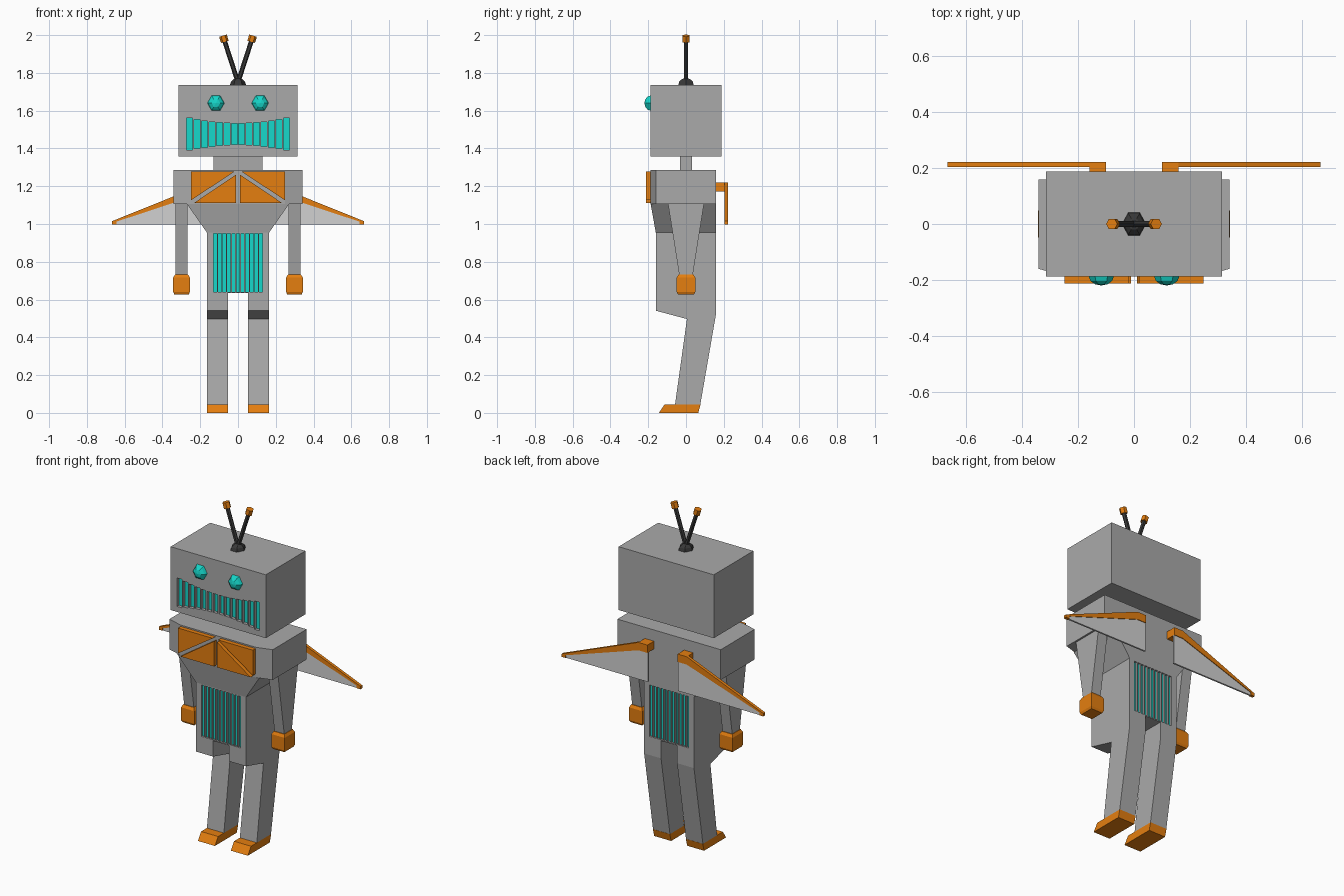
import bpy, bmesh, math
from mathutils import Vector, Matrix

if "Cube" in bpy.data.objects:
    bpy.data.objects.remove(bpy.data.objects["Cube"])


def material(name, r, g, b):
    m = bpy.data.materials.new(name)
    m.diffuse_color = (r, g, b, 1)
    m.use_nodes = True
    m.node_tree.nodes["Principled BSDF"].inputs["Base Color"].default_value = m.diffuse_color
    return m


GREY = material("body grey", 0.40, 0.40, 0.40)
PALE = material("wing pale grey", 0.64, 0.64, 0.64)
ORANGE = material("orange", 0.78, 0.21, 0.005)
TEAL = material("teal", 0.008, 0.69, 0.60)
DARK = material("antenna dark grey", 0.04, 0.04, 0.04)


def finish(name, bm, mat):
    bmesh.ops.recalc_face_normals(bm, faces=bm.faces[:])
    me = bpy.data.meshes.new(name)
    bm.to_mesh(me)
    bm.free()
    me.materials.append(mat)
    ob = bpy.data.objects.new(name, me)
    bpy.context.collection.objects.link(ob)
    return ob


def loft(name, rings, mat):
    """Skin a stack of point rings and cap both ends."""
    bm = bmesh.new()
    vs = [[bm.verts.new(p) for p in ring] for ring in rings]
    n = len(vs[0])
    for a, b in zip(vs, vs[1:]):
        for i in range(n):
            bm.faces.new((a[i], a[(i + 1) % n], b[(i + 1) % n], b[i]))
    bm.faces.new(vs[0])
    bm.faces.new(vs[-1])
    return finish(name, bm, mat)


def rect(x0, x1, y0, y1, z):
    return [(x0, y0, z), (x1, y0, z), (x1, y1, z), (x0, y1, z)]


def box(name, x0, x1, y0, y1, z0, z1, mat):
    return loft(name, [rect(x0, x1, y0, y1, z0), rect(x0, x1, y0, y1, z1)], mat)


def extrude_x(name, yz, x0, x1, mat):
    return loft(name, [[(x, y, z) for y, z in yz] for x in (x0, x1)], mat)


def extrude_y(name, xz, y0, y1, mat):
    return loft(name, [[(x, y, z) for x, z in xz] for y in (y0, y1)], mat)


def ball(name, centre, axis_rot, scale, mat):
    """Six-sided low-poly ball."""
    bm = bmesh.new()
    bmesh.ops.create_uvsphere(bm, u_segments=6, v_segments=6, radius=1)
    m = Matrix.Translation(centre) @ Matrix.Diagonal((*scale, 1)) @ axis_rot
    bmesh.ops.transform(bm, matrix=m, verts=bm.verts[:])
    return finish(name, bm, mat)


def rod(name, a, b, r, mat):
    a, b = Vector(a), Vector(b)
    bm = bmesh.new()
    m = Matrix.Translation((a + b) / 2) @ (b - a).to_track_quat('Z', 'Y').to_matrix().to_4x4()
    bmesh.ops.create_cone(bm, cap_ends=True, segments=6, radius1=r, radius2=r,
                          depth=(b - a).length, matrix=m)
    return finish(name, bm, mat)


def cut_slots(ob, slots):
    """Cut box pockets (x, y, z, width, depth, height) out of a part."""
    bm = bmesh.new()
    for x, y, z, w, d, h in slots:
        bmesh.ops.create_cube(bm, size=1, matrix=Matrix.Translation((x, y, z))
                              @ Matrix.Diagonal((w, d, h, 1)))
    cutter = finish("slot_cutter", bm, GREY)
    cutter.hide_render = True
    mod = ob.modifiers.new("slots", 'BOOLEAN')
    mod.operation, mod.solver, mod.object = 'DIFFERENCE', 'EXACT', cutter
    bpy.context.view_layer.objects.active = ob
    bpy.ops.object.modifier_apply(modifier=mod.name)
    bpy.data.objects.remove(cutter)


# Head with a row of mouth slots over a teal plate
head = box("head", -0.315, 0.315, -0.187, 0.187, 1.358, 1.737, GREY)
slots = []
for i in range(14):
    x = (i - 6.5) * 0.0394
    slots.append((x, -0.187, 1.476, 0.032, 0.05, 0.112 + 0.058 * (x / 0.256) ** 2))
cut_slots(head, slots)
box("mouth_light", -0.28, 0.28, -0.168, -0.160, 1.38, 1.57, TEAL)
box("neck", -0.13, 0.13, -0.033, 0.033, 1.286, 1.358, GREY)

# Chest with angled front corners, tapering into the waist
chest = [(-0.342, 0.16), (-0.342, -0.16), (-0.25, -0.187),
         (0.25, -0.187), (0.342, -0.16), (0.342, 0.16)]
loft("chest", [[(x, y, z) for x, y in chest] for z in (1.105, 1.286)], GREY)
loft("waist_taper", [rect(-0.165, 0.165, -0.16, 0.16, 0.955),
                     rect(-0.27, 0.27, -0.187, 0.16, 1.105)], GREY)

# Abdomen with teal grilles front and back
abdomen = box("abdomen", -0.165, 0.165, -0.16, 0.16, 0.635, 0.955, GREY)
cut_slots(abdomen, [((i - 5) * 0.0242, y, 0.795, 0.0175, 0.04, 0.308)
                    for i in range(11) for y in (-0.16, 0.16)])
for label, y in (("front", -0.145), ("back", 0.145)):
    box(label + "_grille_light", -0.135, 0.135, y - 0.003, y + 0.003, 0.638, 0.952, TEAL)

# Antenna base
ball("antenna_base", (0, 0, 1.737), Matrix.Rotation(math.pi / 2, 4, 'Z'),
     (0.042, 0.047, 0.036), DARK)

for s, side in ((-1, "left"), (1, "right")):
    # Eyes
    ball(side + "_eye", (s * 0.117, -0.187, 1.64),
         Matrix.Rotation(math.pi / 2, 4, 'Y') @ Matrix.Rotation(math.pi / 2, 4, 'X'),
         (0.045, 0.033, 0.046), TEAL)
    # Antennae
    tip = Vector((s * 0.0805, 0, 2.0))
    way = Vector((s * 0.30, 0, 1)).normalized()
    rod(side + "_antenna", (0, 0, 1.75), tip - way * 0.03, 0.0125, DARK)
    rod(side + "_antenna_tip", tip - way * 0.037, tip - way * 0.003, 0.021, ORANGE)
    # Chest plates: an upper outer and a lower inner triangle
    for part, tri in (("upper", [(0.248, 1.278), (0.018, 1.278), (0.248, 1.126)]),
                      ("lower", [(0.010, 1.112), (0.010, 1.262), (0.232, 1.112)])):
        extrude_y(f"{side}_{part}_chest_plate", [(s * x, z) for x, z in tri],
                  -0.213, -0.186, ORANGE)
    # Arms and hands
    loft(side + "_arm", [rect(s * 0.267, s * 0.331, -0.035, 0.035, 0.725),
                         rect(s * 0.267, s * 0.331, -0.095, 0.095, 1.105)], GREY)
    loft(side + "_hand", [rect(s * (0.299 - w), s * (0.299 + w), -d, d, z)
                          for w, d, z in ((0.038, 0.043, 0.627), (0.044, 0.049, 0.640),
                                          (0.044, 0.049, 0.716), (0.035, 0.040, 0.732))],
         ORANGE)
    # Legs and feet
    leg = [(-0.16, 0.635), (-0.16, 0.541), (0.005, 0.497), (-0.058, 0.045),
           (0.076, 0.045), (0.16, 0.53), (0.16, 0.635)]
    extrude_x(side + "_leg", leg, s * 0.053, s * 0.165, GREY)
    foot = [(-0.143, 0), (0.065, 0), (0.077, 0.045), (-0.113, 0.045)]
    extrude_x(side + "_foot", foot, s * 0.053, s * 0.165, ORANGE)
    # Wings: bracket, sloping spar and thin panel
    box(side + "_wing_bracket", s * 0.10, s * 0.16, 0.158, 0.204, 1.172, 1.219, ORANGE)
    spar = [(0.10, 1.219), (0.16, 1.219), (0.667, 1.015), (0.667, 0.997),
            (0.642, 0.997), (0.642, 1.013), (0.16, 1.172), (0.10, 1.172)]
    extrude_y(side + "_wing_spar", [(s * x, z) for x, z in spar], 0.204, 0.222, ORANGE)
    panel = [(0.10, 1.172), (0.16, 1.172), (0.642, 1.013), (0.642, 0.997), (0.10, 0.997)]
    extrude_y(side + "_wing_panel", [(s * x, z) for x, z in panel], 0.208, 0.218, PALE)
